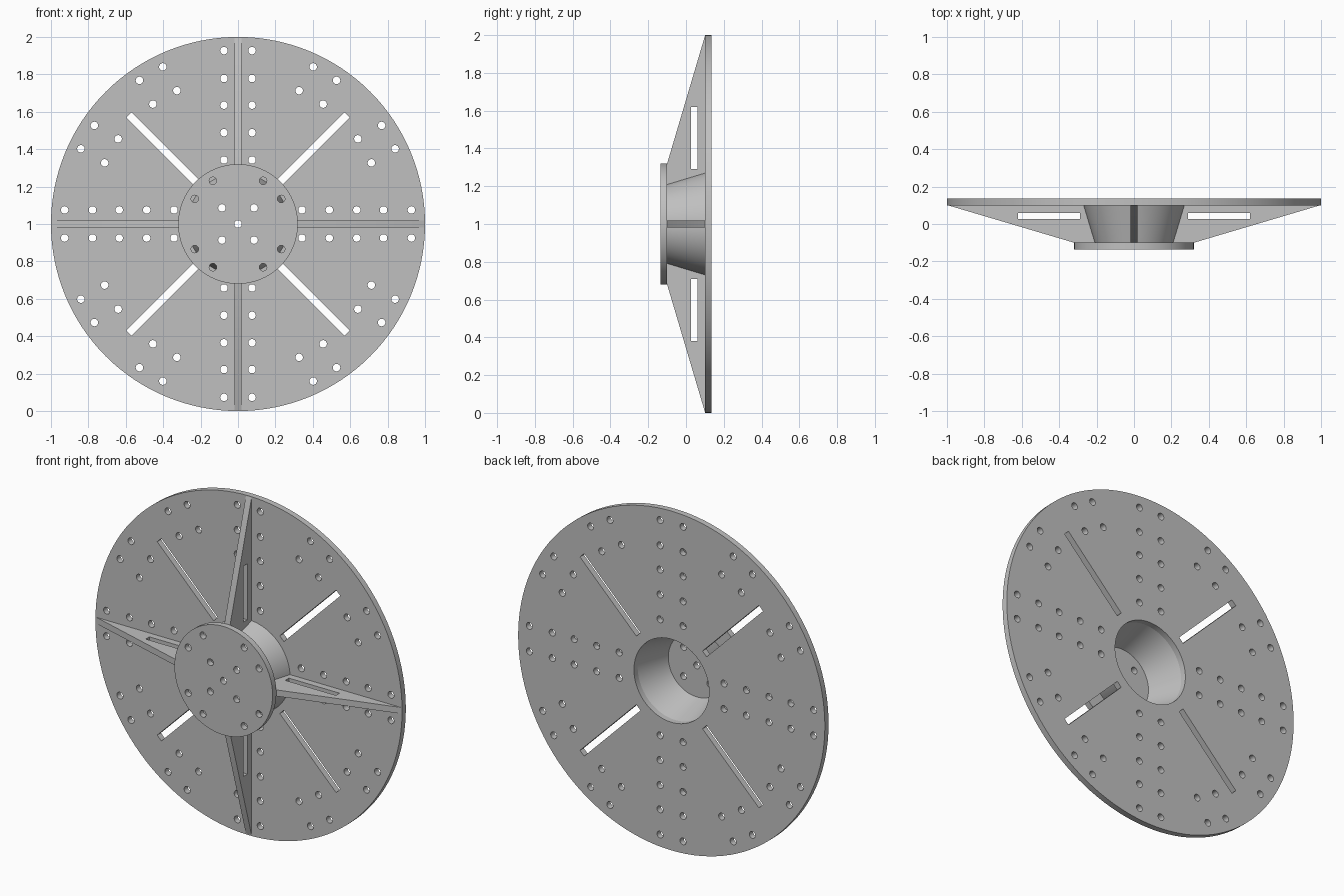
import bpy
import bmesh
from math import sin, cos, pi, sqrt

cube = bpy.data.objects.get("Cube")
if cube:
    bpy.data.objects.remove(cube)

grey = bpy.data.materials.new("plain_grey")
grey.use_nodes = True
colour = (0.53, 0.53, 0.53, 1)
grey.diffuse_color = colour
bsdf = next(n for n in grey.node_tree.nodes if n.type == 'BSDF_PRINCIPLED')
bsdf.inputs["Base Color"].default_value = colour


def circle(x, y, r, n=24):
    return [(x + r * cos(2 * pi * i / n), y + r * sin(2 * pi * i / n)) for i in range(n)]


def mirrored(points):
    """Every mirror image of the points, with x and y also swapped."""
    return {(sx * p, sy * q) for a, b in points for p, q in ((a, b), (b, a))
            for sx in (1, -1) for sy in (1, -1)}


def finish(obj):
    obj.data.materials.clear()
    obj.data.materials.append(grey)
    bpy.ops.object.select_all(action='DESELECT')
    obj.select_set(True)
    bpy.context.view_layer.objects.active = obj
    bpy.ops.object.shade_smooth_by_angle(angle=pi / 6)


def extruded(name, loops, thickness, location, rotation):
    """A flat outline with holes, given thickness."""
    curve = bpy.data.curves.new(name, 'CURVE')
    curve.dimensions = '2D'
    curve.fill_mode = 'BOTH'
    curve.extrude = thickness / 2
    for loop in loops:
        spline = curve.splines.new('POLY')
        spline.points.add(len(loop) - 1)
        for point, (x, y) in zip(spline.points, loop):
            point.co = (x, y, 0, 1)
        spline.use_cyclic_u = True
    temp = bpy.data.objects.new(name + "_outline", curve)
    bpy.context.collection.objects.link(temp)
    bpy.context.view_layer.update()
    graph = bpy.context.evaluated_depsgraph_get()
    mesh = bpy.data.meshes.new_from_object(temp.evaluated_get(graph))
    bpy.data.objects.remove(temp)
    bm = bmesh.new()
    bm.from_mesh(mesh)
    bmesh.ops.remove_doubles(bm, verts=bm.verts, dist=1e-5)
    bmesh.ops.recalc_face_normals(bm, faces=bm.faces)
    bm.to_mesh(mesh)
    bm.free()
    mesh.name = name
    obj = bpy.data.objects.new(name, mesh)
    obj.location = location
    obj.rotation_euler = rotation
    bpy.context.collection.objects.link(obj)
    finish(obj)


# Large back plate: centre opening, diagonal slots and bolt holes
loops = [circle(0, 0, 1, 128), circle(0, 0, 0.245, 96)]
for sx in (1, -1):
    for sy in (1, -1):
        corners = [(0.305, -0.019), (0.825, -0.019), (0.825, 0.019), (0.305, 0.019)]
        loops.append([(sx * (r - t) / sqrt(2), sy * (r + t) / sqrt(2)) for r, t in corners])
rib_holes = [(r, 0.075) for r in (0.342, 0.488, 0.635, 0.778, 0.927)]
rim_holes = [(0.402, 0.84), (0.527, 0.768), (0.327, 0.713), (0.455, 0.641)]
loops += [circle(x, y, 0.02) for x, y in sorted(mirrored(rib_holes + rim_holes))]
extruded("back_plate", loops, 0.035, (0, 0.1175, 1), (pi / 2, 0, 0))

# Small front flange with its own bolt holes
holes = {(0, 0)} | mirrored([(0.086, 0.086), (0.134, 0.231)])
loops = [circle(0, 0, 0.32, 96)] + [circle(x, y, 0.02) for x, y in sorted(holes)]
extruded("front_flange", loops, 0.035, (0, -0.1175, 1), (pi / 2, 0, 0))

# Four tapered ribs with a window each
rib = [(0.2, -0.1), (0.32, -0.1), (0.995, 0.1), (0.26, 0.1)]
window = [(0.29, 0.026), (0.62, 0.026), (0.62, 0.06), (0.29, 0.06)]
for k, side in enumerate(("left", "bottom", "right", "top")):
    extruded(side + "_rib", [rib, window], 0.037, (0, 0, 1), (0, k * pi / 2, 0))

# Hollow conical hub between flange and plate
bm = bmesh.new()
profile = [(0.21, -0.1), (0.27, 0.1), (0.245, 0.1), (0.185, -0.1)]
verts = [bm.verts.new((r, y, 0)) for r, y in profile]
edges = [bm.edges.new((verts[i], verts[(i + 1) % 4])) for i in range(4)]
bmesh.ops.spin(bm, geom=verts + edges, axis=(0, 1, 0), cent=(0, 0, 0),
               angle=2 * pi, steps=96, use_merge=True)
bmesh.ops.remove_doubles(bm, verts=bm.verts, dist=1e-5)
bmesh.ops.recalc_face_normals(bm, faces=bm.faces)
mesh = bpy.data.meshes.new("hub_cone")
bm.to_mesh(mesh)
bm.free()
hub = bpy.data.objects.new("hub_cone", mesh)
hub.location.z = 1
bpy.context.collection.objects.link(hub)
finish(hub)
